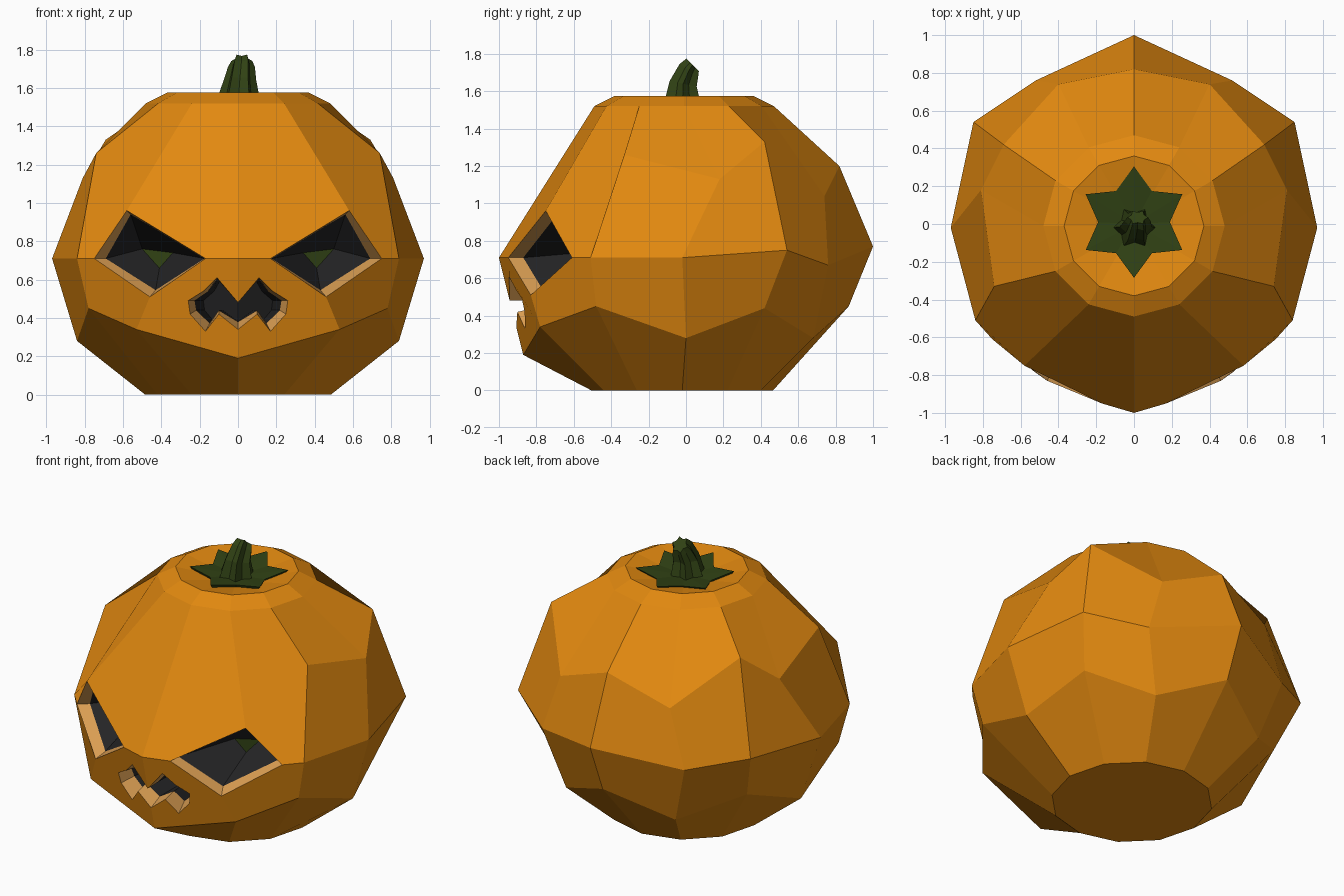
import bpy, bmesh
from math import sin, cos, pi, radians

if "Cube" in bpy.data.objects:
    bpy.data.objects.remove(bpy.data.objects["Cube"])


def material(name, rgb):
    m = bpy.data.materials.new(name)
    m.diffuse_color = (*rgb, 1)
    m.use_nodes = True
    m.node_tree.nodes["Principled BSDF"].inputs["Base Color"].default_value = m.diffuse_color
    return m


ORANGE = material("orange_skin", (0.76, 0.25, 0.005))
FLESH = material("tan_flesh", (0.70, 0.34, 0.085))
DARK = material("dark_inside", (0.018, 0.018, 0.019))
GREEN = material("stem_green", (0.030, 0.054, 0.007))


class Builder:
    """Collects faces given as point lists, sharing equal points."""

    def __init__(self):
        self.bm, self.cache = bmesh.new(), {}

    def vert(self, p):
        key = tuple(round(c, 4) for c in p)
        if key not in self.cache:
            self.cache[key] = self.bm.verts.new(key)
        return self.cache[key]

    def face(self, pts, mat=0):
        f = self.bm.faces.new([self.vert(p) for p in pts])
        f.material_index = mat

    def band(self, a, b, mat=0, closed=False):
        n = len(a)
        for i in range(n if closed else n - 1):
            j = (i + 1) % n
            self.face([a[i], a[j], b[j], b[i]], mat)

    def finish(self, name, mats, mirror=False):
        bmesh.ops.recalc_face_normals(self.bm, faces=self.bm.faces)
        me = bpy.data.meshes.new(name)
        self.bm.to_mesh(me)
        self.bm.free()
        for m in mats:
            me.materials.append(m)
        ob = bpy.data.objects.new(name, me)
        bpy.context.collection.objects.link(ob)
        if mirror:
            ob.modifiers.new("mirror", 'MIRROR').use_clip = True
        return ob


def half_ring(r, z, cy):
    """Seven points from the front round the right side to the back."""
    return [(r * sin(i * pi / 6), cy - r * cos(i * pi / 6), z) for i in range(7)]


# Pumpkin: right half as rings, front to back, then mirrored
base = half_ring(0.485, 0, -0.02)
low = [(0, -.87, .19), (.53, -.78, .34), (.78, -.48, .45), (.84, 0, .28),
       (.74, .42, .44), (.40, .68, .28), (0, .87, .45)]
mid = [(.84, -.51, .71), (.97, -.02, .71), (.85, .54, .75), (.52, .76, .67), (0, 1, .77)]
high = [(.74, -.33, 1.26), (.81, .18, 1.13), (.69, .42, 1.33), (.40, .74, 1.04), (0, .82, 1.2)]
shoulder = half_ring(0.48, 1.52, -0.01)
rim = half_ring(0.37, 1.575, -0.01)

p = Builder()
p.face(base)
p.band(base, low)
p.band(low[2:], mid)
p.band(mid, high)
p.band(high, shoulder[2:])
p.band(shoulder, rim)
for a, b in zip(rim, rim[1:]):
    p.face([a, b, (0, -.01, 1.50)])

# Eye: flesh rim, tapering dark hole, green back
brow_mid = (0, -1, .71)
top, out, bot, nose = (.58, -.75, .96), (.75, -.61, .71), (.46, -.83, .51), (.17, -.95, .71)
eye_in = [(.56, -.69, .94), (.69, -.56, .71), (.43, -.77, .545), (.175, -.87, .71)]
c1, c2, c3 = (.50, -.48, .76), (.34, -.52, .74), (.41, -.50, .66)
p.band([top, out, bot, nose], eye_in, 1, closed=True)
t, o, b, n = eye_in
p.face([t, o, c1], 2)
p.face([t, c1, c2, n], 2)
p.face([o, b, c3, c1], 2)
p.face([b, n, c2, c3], 2)
p.face([c1, c2, c3], 3)

# Mouth: zigzag outline on the lower face plane, flesh rim, dark hole
outline = [(0, .48), (.11, .61), (.18, .54), (.26, .49), (.25, .42), (.17, .33), (.10, .42), (0, .34)]
mouth = [(x, -1 + .25 * (.71 - z) + .26 * x, z) for x, z in outline]
lip = [(x * .87 if x > .12 else x, y + .09, .5 + (z - .5) * (.95 if z > .45 else .75))
       for x, y, z in mouth]
deep = [(x * .8, y + .3, z) for x, y, z in lip]
p.band(mouth, lip, 1)
p.band(lip, deep, 2)
p.face(deep, 2)

# Front panels around the eye and mouth
p.face([shoulder[0], shoulder[1], top, nose, brow_mid])
p.face([shoulder[1], shoulder[2], high[0], mid[0], out, top])
p.face([out, mid[0], low[2], low[1], bot])
p.face([brow_mid, nose, bot, low[1], low[0]] + mouth[::-1])
p.finish("pumpkin", [ORANGE, FLESH, DARK, GREEN], mirror=True)

# Leaf star under the stem
s = Builder()
star = []
for i in range(12):
    r, z = (.295, 1.572) if i % 2 == 0 else (.19, 1.55)
    a = pi / 2 + i * pi / 6
    star.append((r * cos(a), .01 + r * sin(a), z))
under = [(x * .95, y * .95, z - .02) for x, y, z in star]
for i in range(12):
    s.face([star[i], star[(i + 1) % 12], (0, 0, 1.53)])
    s.face([under[i], under[(i + 1) % 12], (0, 0, 1.50)])
s.band(star, under, closed=True)
s.finish("leaf_star", [GREEN])

# Ribbed stem, bending back to a tilted cut top
g = Builder()
rings = []
for r, cx, cy, z, tilt in [(.12, 0, -.02, 1.51, 0), (.085, .01, -.015, 1.64, 12),
                           (.07, .018, .015, 1.71, 35), (.055, .02, .035, 1.74, 45)]:
    ring = []
    for i in range(12):
        k = r * (1 if i % 2 == 0 else .7)
        a = i * pi / 6
        ring.append((cx + k * cos(a), cy + k * sin(a) * cos(radians(tilt)),
                     z - k * sin(a) * sin(radians(tilt))))
    rings.append(ring)
for a, b in zip(rings, rings[1:]):
    g.band(a, b, closed=True)
g.face(rings[0])
g.face(rings[-1])
g.finish("stem", [GREEN])
